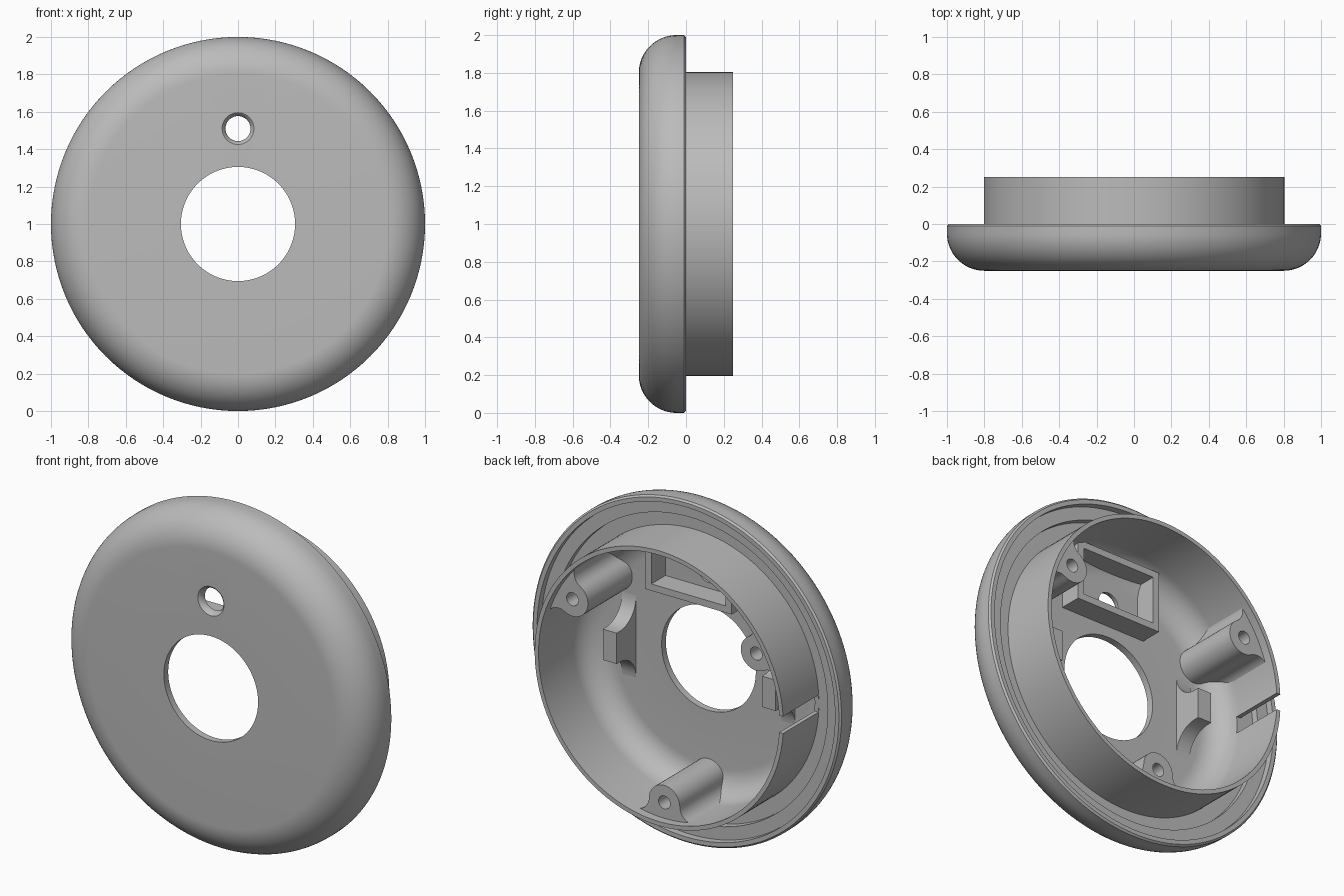
import bpy, bmesh, math
from mathutils import Vector, Matrix

cube = bpy.data.objects.get("Cube")
if cube:
    bpy.data.objects.remove(cube, do_unlink=True)

GREY = (0.5, 0.5, 0.5, 1)
mat = bpy.data.materials.new("plain_grey")
mat.use_nodes = True
mat.diffuse_color = GREY
mat.node_tree.nodes["Principled BSDF"].inputs["Base Color"].default_value = GREY

AXIS_Z = 1.0                                  # height of the disc's axis
FLOOR, BACK = -0.21, 0.25                     # inside of the plate, end of the collar
WALL_IN, WALL_OUT = 0.78, 0.805


def finish(name, bm):
    bmesh.ops.remove_doubles(bm, verts=bm.verts, dist=1e-5)
    bmesh.ops.recalc_face_normals(bm, faces=bm.faces)
    mesh = bpy.data.meshes.new(name)
    bm.to_mesh(mesh)
    bm.free()
    mesh.materials.append(mat)
    obj = bpy.data.objects.new(name, mesh)
    bpy.context.collection.objects.link(obj)
    return obj


def lathe(name, profile, x=0, z=AXIS_Z, steps=128):
    """Turn a closed (radius, y) profile around an axis along y."""
    bm = bmesh.new()
    verts = [bm.verts.new((x + r, y, z)) for r, y in profile]
    edges = [bm.edges.new((a, b)) for a, b in zip(verts, verts[1:] + verts[:1])]
    bmesh.ops.spin(bm, geom=verts + edges, cent=(x, 0, z), axis=(0, 1, 0),
                   angle=math.tau, steps=steps, use_merge=False)
    return finish(name, bm)


def prism(name, points, depth, matrix=Matrix()):
    """Extrude a flat outline along local z, then place it."""
    bm = bmesh.new()
    face = bm.faces.new([bm.verts.new((u, v, 0)) for u, v in points])
    out = bmesh.ops.extrude_face_region(bm, geom=[face])
    moved = [g for g in out["geom"] if isinstance(g, bmesh.types.BMVert)]
    bmesh.ops.translate(bm, verts=moved, vec=(0, 0, depth))
    bm.transform(matrix)
    return finish(name, bm)


def block(name, lo, hi):
    pts = [(lo[0], lo[1]), (hi[0], lo[1]), (hi[0], hi[1]), (lo[0], hi[1])]
    return prism(name, pts, hi[2] - lo[2], Matrix.Translation((0, 0, lo[2])))


def arc(cx, cy, radius, start, end, n=12):
    angles = [math.radians(start + (end - start) * i / n) for i in range(n + 1)]
    return [(cx + radius * math.cos(a), cy + radius * math.sin(a)) for a in angles]


def cut(obj, cutter):
    mod = obj.modifiers.new("cut", 'BOOLEAN')
    mod.operation, mod.solver, mod.object = 'DIFFERENCE', 'EXACT', cutter
    bpy.context.view_layer.objects.active = obj
    bpy.ops.object.modifier_apply(modifier=mod.name)
    bpy.data.objects.remove(cutter, do_unlink=True)


def smooth(obj):
    bpy.ops.object.select_all(action='DESELECT')
    obj.select_set(True)
    bpy.context.view_layer.objects.active = obj
    bpy.ops.object.shade_smooth_by_angle(angle=math.radians(30))


# Rounded cover with centre hole, stepped rear rim and thin collar
profile = [(0.305, -0.25)] + arc(0.8, -0.05, 0.2, -90, 0, 16)
profile += [(1, -0.01), (0.99, 0), (0.965, 0), (0.965, -0.04), (0.89, -0.04),
            (0.89, -0.08), (WALL_OUT, -0.08), (WALL_OUT, BACK), (WALL_IN, BACK)]
profile += arc(0.63, -0.06, 0.15, 0, -90) + [(0.305, FLOOR)]
cover = lathe("cover_shell", profile)

# Small softened hole above the centre
cut(cover, lathe("hole_cutter", [(0, -0.27), (0.09, -0.27), (0.085, -0.25), (0.074, -0.24),
                                 (0.067, -0.22), (0.067, -0.15), (0, -0.15)],
                 z=AXIS_Z + 0.51, steps=48))
# Slot in the collar
cut(cover, block("slot_cutter", (-0.86, -0.079, 0.95), (-0.7, 0.3, 1.05)))
smooth(cover)

# Three screw posts flaring into the collar wall
HEAD, POST_R, FLARE = 0.1, 0.687, 0.08
side = arc(HEAD + FLARE, POST_R, FLARE, 90, 180, 8)
outline = side + arc(0, POST_R, HEAD, 0, -180, 20)[1:-1]
outline += [(-u, v) for u, v in reversed(side)] + [(0, 0.795)]
for i, degrees in enumerate((30, 150, 270)):
    a = math.radians(degrees)
    radial = Vector((math.cos(a), 0, math.sin(a)))
    along = Vector((0, 1, 0))
    tangent = radial.cross(along)
    place = Matrix((tangent, radial, along)).transposed().to_4x4()
    place.translation = (0, FLOOR - 0.01, AXIS_Z)
    post = prism(f"screw_post_{i + 1}", outline, 0.2 - FLOOR + 0.01, place)
    cut(post, lathe("screw_hole_cutter", [(0, -0.1), (0.038, -0.1), (0.038, 0.3), (0, 0.3)],
                    POST_R * radial.x, AXIS_Z + POST_R * radial.z, 32))
    smooth(post)

# Open box around the small hole
box = block("sensor_box", (-0.24, FLOOR - 0.005, 1.37), (0.32, -0.08, 1.73))
cut(box, block("box_cutter", (-0.2, -0.3, 1.41), (0.28, 0, 1.69)))

# Pair of upright ribs with hollowed shoulders
shoulder = arc(0.24, -0.06, 0.15, 270, 180, 10)
rib = [(0.24, FLOOR - 0.01)] + shoulder + [(0.09, -0.03)]
rib += [(-u, v) for u, v in reversed(rib)]
for name, sign in (("left_rib", 1), ("right_rib", -1)):
    place = Matrix(((0, 0, sign), (0, 1, 0), (1, 0, 0))).to_4x4()
    place.translation = (sign * 0.47, 0, AXIS_Z)
    smooth(prism(name, rib, 0.09, place))
